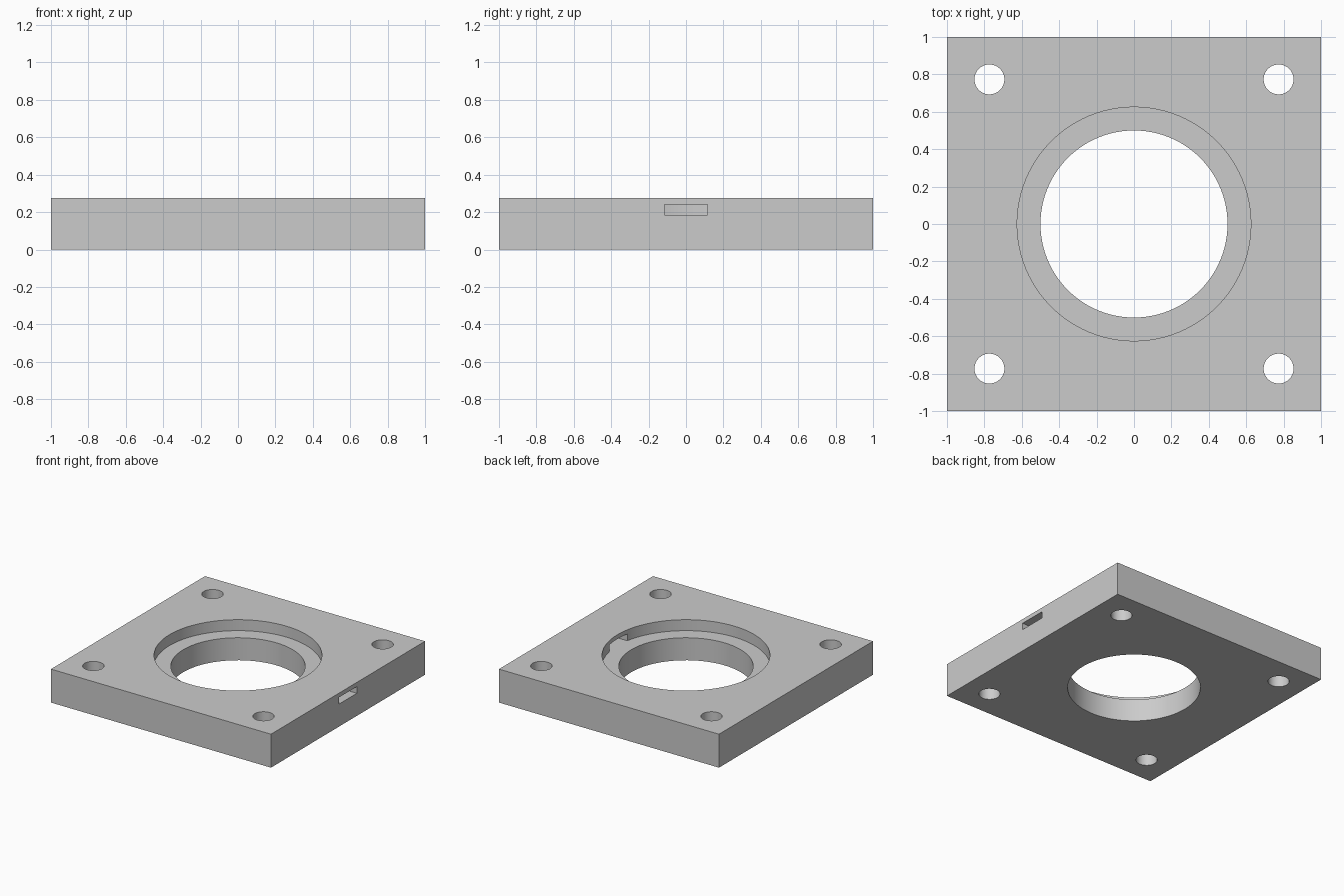
import bpy

default = bpy.data.objects.get("Cube")
if default:
    bpy.data.objects.remove(default, do_unlink=True)

HEIGHT = 0.275
LEDGE = 0.185       # floor of the round recess
HOLE = 0.773        # corner hole offset

grey = bpy.data.materials.new("light grey")
grey.use_nodes = True
colour = (0.6, 0.6, 0.6, 1)
grey.diffuse_color = colour
grey.node_tree.nodes["Principled BSDF"].inputs["Base Color"].default_value = colour


def box(name, low, high):
    centre = [(a + b) / 2 for a, b in zip(low, high)]
    bpy.ops.mesh.primitive_cube_add(size=1, location=centre)
    obj = bpy.context.object
    obj.name = name
    obj.scale = [b - a for a, b in zip(low, high)]
    bpy.ops.object.transform_apply(location=True, rotation=False, scale=True)
    obj.data.materials.append(grey)
    return obj


def drill(name, radius, x, y, bottom, sides):
    top = HEIGHT + 0.1
    bpy.ops.mesh.primitive_cylinder_add(
        vertices=sides, radius=radius, depth=top - bottom,
        location=(x, y, (top + bottom) / 2))
    obj = bpy.context.object
    obj.name = name
    obj.data.materials.append(grey)
    return obj


# Square plate
plate = box("mounting_plate", (-1, -1, 0), (1, 1, HEIGHT))

# Central bore, stepped recess and corner screw holes
cutters = [drill("bore_cutter", 0.5, 0, 0, -0.1, 96),
           drill("recess_cutter", 0.625, 0, 0, LEDGE, 96)]
for x in (-HOLE, HOLE):
    for y in (-HOLE, HOLE):
        cutters.append(drill("screw_hole_cutter", 0.08, x, y, -0.1, 40))

# Slot from the side face into the recess, level with the ledge
cutters.append(box("side_slot_cutter", (0.55, -0.115, LEDGE), (1.1, 0.115, 0.24)))

# Cut the plate, then drop the cutters
bpy.ops.object.select_all(action='DESELECT')
bpy.context.view_layer.objects.active = plate
plate.select_set(True)
for cutter in cutters:
    cut = plate.modifiers.new(cutter.name, 'BOOLEAN')
    cut.operation = 'DIFFERENCE'
    cut.solver = 'EXACT'
    cut.object = cutter
    bpy.ops.object.modifier_apply(modifier=cut.name)
    bpy.data.objects.remove(cutter, do_unlink=True)

bpy.ops.object.shade_smooth_by_angle(angle=0.5)
